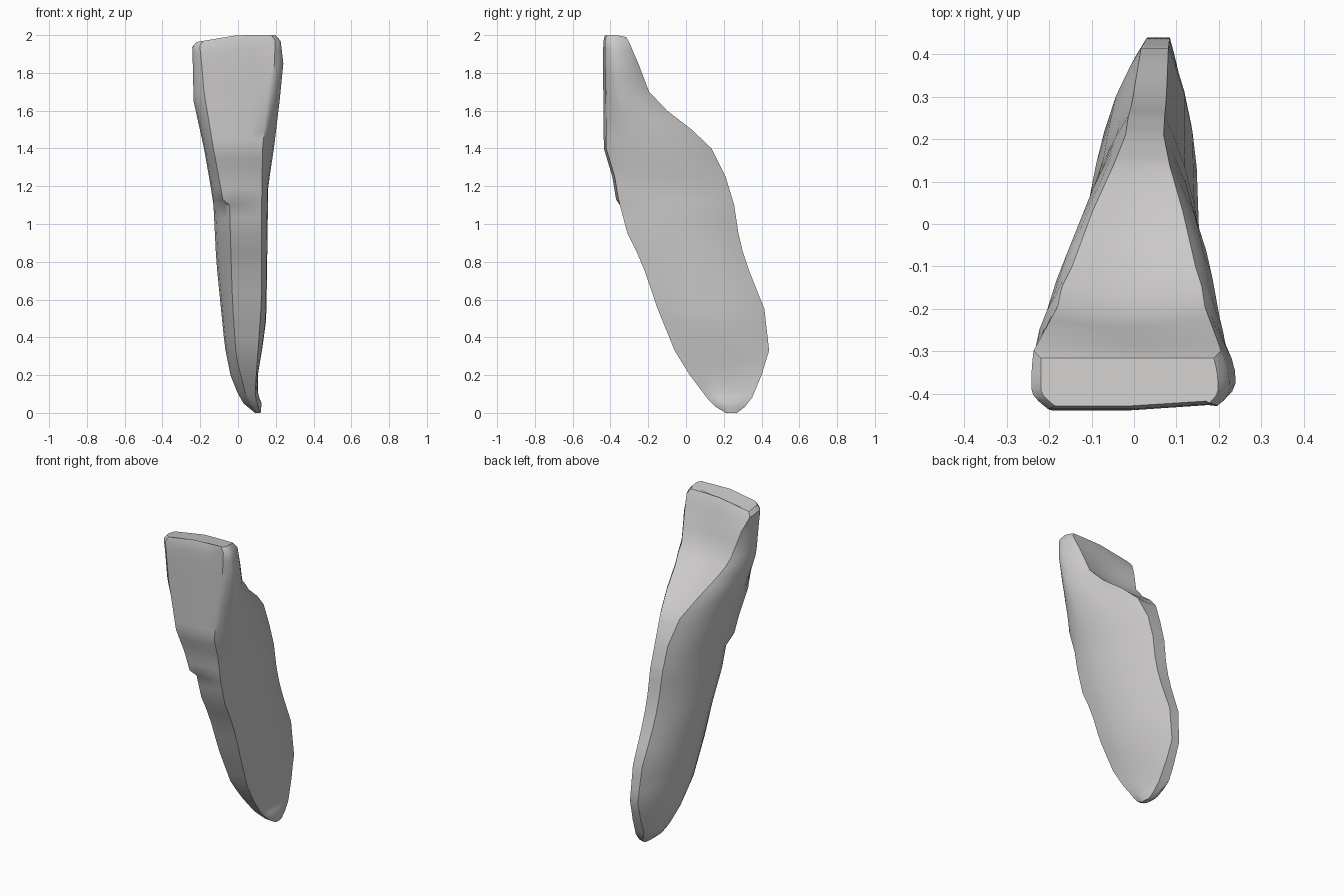
import bpy, bmesh, math

cube = bpy.data.objects.get("Cube")
if cube:
    bpy.data.objects.remove(cube, do_unlink=True)


def curve(*keys):
    """Return a function of height that follows the (height, value) keys."""
    def value_at(height):
        if height <= keys[0][0]:
            return keys[0][1]
        for (low, start), (high, end) in zip(keys, keys[1:]):
            if height <= high:
                return start + (end - start) * (height - low) / (high - low)
        return keys[-1][1]
    return value_at


# Outline of the tooth seen from the side
front_depth = curve((0, .21), (.03, .16), (.08, .11), (.2, .02), (.33, -.06),
                    (.55, -.15), (.8, -.235), (.95, -.31), (1.1, -.35),
                    (1.13, -.37), (1.25, -.39), (1.4, -.435), (1.9, -.44), (2, -.435))
back_depth = curve((0, .27), (.03, .31), (.08, .35), (.2, .4), (.33, .44),
                   (.55, .415), (.75, .335), (.9, .285), (1.1, .255), (1.25, .21),
                   (1.4, .135), (1.5, .03), (1.6, -.1), (1.7, -.195), (2, -.31))

# Outline of the tooth seen from the front
wide_right = curve((0, .09), (.05, .03), (.1, 0), (.2, -.04), (.35, -.07),
                   (.8, -.115), (1.1, -.13), (1.2, -.145), (1.4, -.18),
                   (1.65, -.235), (2, -.243))
wide_left = curve((0, .12), (.05, .125), (.1, .105), (.2, .105), (.35, .13),
                  (.5, .15), (1.2, .16), (1.4, .19), (1.65, .22), (1.85, .24), (2, .222))

# Corners of the narrow strips along the front and the back
front_right = curve((0, .1), (.1, .04), (.3, -.01), (.6, -.03), (1.1, -.045),
                    (1.13, -.08), (1.4, -.13), (1.7, -.18), (2, -.205))
front_left = curve((0, .115), (.1, .09), (.6, .125), (1.1, .125), (1.4, .13), (2, .19))
back_right = curve((0, .1), (.1, .04), (.35, .03), (.8, 0), (1.25, -.02),
                   (1.4, -.05), (1.65, -.17), (2, -.243))
back_left = curve((0, .115), (.3, .085), (1.25, .07), (1.4, .085), (1.65, .16), (2, .21))
hollow = curve((1.35, 0), (1.6, .025), (1.85, .015), (2, 0))

SIDE_STEPS = (.06, .14, .24, .35, .5, .65, .8, .92)


def side_x(front, wide, back, t):
    """Round the flank from the front strip to its widest point, then to the back."""
    widest = .35
    if t < widest:
        return front + (wide - front) * math.sin(math.pi / 2 * t / widest)
    return wide + (back - wide) * ((t - widest) / (1 - widest)) ** 2.2


def section(z):
    """Horizontal outline of the tooth at one height."""
    near, far = front_depth(z), back_depth(z)
    fr, fl, br, bl = front_right(z), front_left(z), back_right(z), back_left(z)
    wr, wl = wide_right(z), wide_left(z)
    points = [(fr + (fl - fr) * s, near + .025 * max(0, s - .5) * (z > 1.12))
              for s in (0, .25, .5, .75, 1)]
    points += [(side_x(fl, wl, bl, t), near + (far - near) * t) for t in SIDE_STEPS]
    points += [(bl + (br - bl) * s, far - hollow(z) * math.sin(math.pi * s))
               for s in (0, .25, .5, .75, 1)]
    points += [(side_x(fr, wr, br, t), near + (far - near) * t)
               for t in reversed(SIDE_STEPS)]
    return points


def shrink(points, amount):
    """Pull an outline toward its centre for a rounded end."""
    cx = sum(p[0] for p in points) / len(points)
    cy = sum(p[1] for p in points) / len(points)
    return [(cx + (x - cx) * amount, cy + (y - cy) * amount) for x, y in points]


def edge_height(z, x, y):
    """Tilt the biting edge down toward the right and the back."""
    blend = max(0, (z - 1.85) / .15)
    drop = .04 * max(0, -x / .24) + .2 * max(0, y + .37)
    return z - blend * drop


# Loft the root and crown from tip to biting edge
levels = [0, .015, .03, .05, .08, .11, .15, .2, .26, .33, .4, .48, .55, .65, .75,
          .85, .95, 1.03, 1.1, 1.13, 1.19, 1.25, 1.3, 1.35, 1.4, 1.45, 1.5, 1.55,
          1.6, 1.65, 1.7, 1.78, 1.85, 1.92, 1.97]
outlines = [(z, section(z)) for z in levels]
outlines.append((2, shrink(section(2), .9)))

bm = bmesh.new()
rings = [[bm.verts.new((x, y, edge_height(z, x, y))) for x, y in outline]
         for z, outline in outlines]
for lower, upper in zip(rings, rings[1:]):
    count = len(lower)
    for i in range(count):
        j = (i + 1) % count
        bm.faces.new((lower[i], lower[j], upper[j], upper[i]))
bm.faces.new(list(reversed(rings[0])))
bm.faces.new(rings[-1])
bmesh.ops.recalc_face_normals(bm, faces=bm.faces[:])

mesh = bpy.data.meshes.new("tooth")
bm.to_mesh(mesh)
bm.free()
tooth = bpy.data.objects.new("tooth", mesh)
bpy.context.collection.objects.link(tooth)

# Plain pale grey enamel
enamel = bpy.data.materials.new("pale_grey")
enamel.use_nodes = True
colour = (.6, .59, .585, 1)
enamel.diffuse_color = colour
enamel.node_tree.nodes["Principled BSDF"].inputs["Base Color"].default_value = colour
mesh.materials.append(enamel)

bpy.ops.object.select_all(action="DESELECT")
tooth.select_set(True)
bpy.context.view_layer.objects.active = tooth
bpy.ops.object.shade_smooth_by_angle(angle=math.radians(38))
